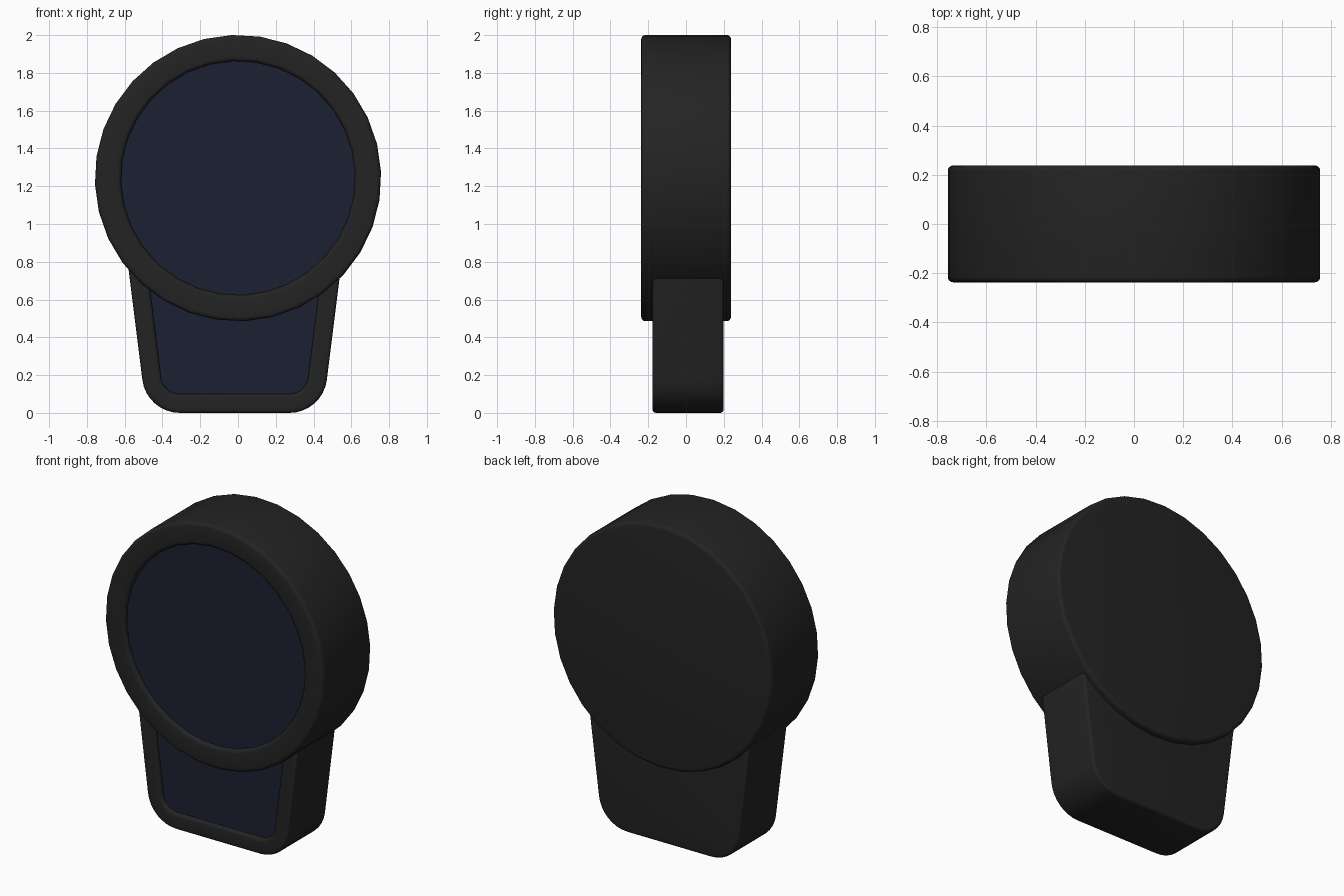
import bpy, bmesh, math
from math import sin, cos, pi, radians

if "Cube" in bpy.data.objects:
    bpy.data.objects.remove(bpy.data.objects["Cube"])


def material(name, color):
    m = bpy.data.materials.new(name)
    m.diffuse_color = color
    m.use_nodes = True
    m.node_tree.nodes["Principled BSDF"].inputs["Base Color"].default_value = m.diffuse_color
    return m


BLACK = material("black_plastic", (0.017, 0.017, 0.017, 1))
NAVY = material("navy_screen", (0.012, 0.015, 0.032, 1))


def disc_outline(inset):
    r = 0.758 - inset
    return [(r * cos(2 * pi * i / 32 + radians(2.5)),
             1.243 + r * sin(2 * pi * i / 32 + radians(2.5))) for i in range(32)]


def base_outline(inset):
    # tapered plate, wider at the top, with rounded lower corners
    cx, xc, zc, r = -0.018, 0.29, 0.2, 0.2 - inset
    end = -math.atan(0.125)
    arc = [(xc + r * cos(a), zc + r * sin(a))
           for a in [-pi / 2 + (end + pi / 2) * i / 8 for i in range(9)]]
    top = 0.95 - inset
    right = arc + [(arc[-1][0] + 0.125 * (top - arc[-1][1]), top)]
    left = [(-x, z) for x, z in reversed(right)]
    return [(x + cx, z) for x, z in right + left]


def add_mesh(name, rings, mat, cap_first=True):
    # loft through rings of (x, y, z) points, back to front
    bm = bmesh.new()
    loops = [[bm.verts.new(p) for p in ring] for ring in rings]
    for a, b in zip(loops, loops[1:]):
        for i in range(len(a)):
            j = (i + 1) % len(a)
            bm.faces.new((a[i], a[j], b[j], b[i]))
    if cap_first:
        f = bm.faces.new(loops[0])
        if len(loops) > 1:
            f.normal_flip()
    mesh = bpy.data.meshes.new(name)
    bm.to_mesh(mesh)
    bm.free()
    ob = bpy.data.objects.new(name, mesh)
    bpy.context.collection.objects.link(ob)
    mesh.materials.append(mat)
    bpy.ops.object.select_all(action='DESELECT')
    ob.select_set(True)
    bpy.context.view_layer.objects.active = ob
    bpy.ops.object.shade_smooth_by_angle(angle=radians(35))


def framed_screen(name, outline, front, back, rim, bevel=0.022, depth=0.025):
    steps = [i * pi / 8 for i in range(5)]
    prof = [(bevel * (1 - sin(a)), back - bevel * (1 - cos(a))) for a in steps]
    prof += [(bevel * (1 - cos(a)), front + bevel * (1 - sin(a))) for a in steps]
    prof += [(rim - bevel * (1 - sin(a)), front + bevel * (1 - cos(a))) for a in steps]
    prof.append((rim, front + depth))
    rings = [[(x, y, z) for x, z in outline(inset)] for inset, y in prof]
    add_mesh(name + "_housing", rings, BLACK)
    add_mesh(name + "_screen", [rings[-1]], NAVY)


# round head and its stand, each with a recessed front panel
framed_screen("round_head", disc_outline, -0.237, 0.238, 0.138)
framed_screen("stand", base_outline, -0.177, 0.199, 0.1, bevel=0.018)
